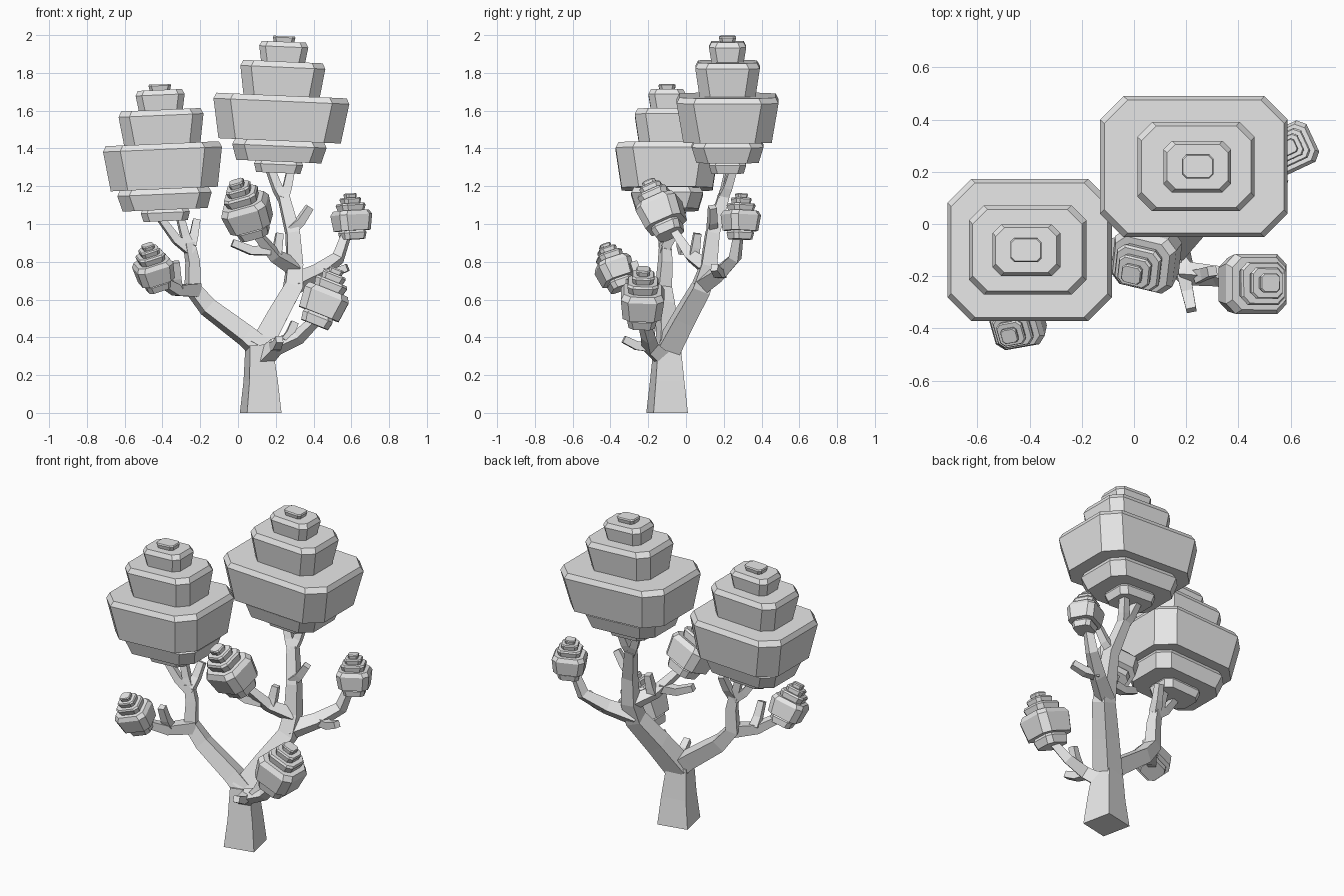
import bpy, bmesh
from math import radians
from mathutils import Vector, Matrix

default_cube = bpy.data.objects.get("Cube")
if default_cube:
    bpy.data.objects.remove(default_cube, do_unlink=True)

grey = bpy.data.materials.new("plain_grey")
grey.use_nodes = True
colour = (.8, .8, .8, 1)
grey.diffuse_color = colour
grey.node_tree.nodes["Principled BSDF"].inputs["Base Color"].default_value = colour

UP = Vector((0, 0, 1))


def finish(bm, name, matrix=Matrix()):
    bmesh.ops.recalc_face_normals(bm, faces=bm.faces)
    mesh = bpy.data.meshes.new(name)
    bm.to_mesh(mesh)
    bm.free()
    mesh.materials.append(grey)
    part = bpy.data.objects.new(name, mesh)
    part.matrix_world = matrix
    bpy.context.collection.objects.link(part)


def loft(bm, sections):
    """Skin a list of point rings and cap both ends."""
    rings = [[bm.verts.new(point) for point in section] for section in sections]
    for lower, upper in zip(rings, rings[1:]):
        for i in range(len(lower)):
            bm.faces.new((lower[i - 1], lower[i], upper[i], upper[i - 1]))
    bm.faces.new(rings[0])
    bm.faces.new(rings[-1])


def limb(name, thick, thin, *path):
    """Four-sided limb along a path, tapering between two half widths."""
    points = [Vector(point) for point in path]
    last = len(points) - 1
    side = Matrix.Rotation(radians(12), 3, "Z") @ Vector((1, 0, 0))
    sections = []
    for i, point in enumerate(points):
        along = (points[min(i + 1, last)] - points[max(i - 1, 0)]).normalized()
        side = (side - along * side.dot(along)).normalized()
        size = thick + (thin - thick) * i / last
        across, away = side * size, along.cross(side) * size
        sections.append([point - across - away, point + across - away,
                         point + across + away, point - across + away])
    bm = bmesh.new()
    loft(bm, sections)
    finish(bm, name)


def sprig(name, thick, thin, root, tip):
    """Short limb that sags a little before it turns upward."""
    root, tip = Vector(root), Vector(tip)
    bend = root.lerp(tip, .5) - UP * (tip - root).length * .1
    limb(name, thick, thin, root, bend, tip)


def octagon(width, depth, corner, z):
    """Rectangle with cut corners, in order around its edge."""
    x, y = width / 2, depth / 2
    quarter = [(x, y - corner), (x - corner, y)]
    mirrored = [(-px, py) for px, py in reversed(quarter)]
    half = quarter + mirrored
    return [Vector((px, py, z)) for px, py in half] + \
           [Vector((-px, -py, z)) for px, py in half]


def crown(name, sizes, levels, place):
    """Stack of flared slabs with cut corners and a bevelled rim."""
    bm = bmesh.new()
    for (width, depth), low, high in zip(sizes, levels, levels[1:]):
        corner = min(width, depth) / 6
        rim = min(.03, (high - low) / 4)
        foot = width / 10
        loft(bm, [octagon(width - foot, depth - foot, corner, low),
                  octagon(width, depth, corner, high - rim),
                  octagon(width - rim, depth - rim, corner, high)])
    finish(bm, name, place)


# Large crowns
large_levels = [-.39, -.33, -.22, .02, .2, .305, .335]


def large_crown(name, width, depth, centre, tilt):
    sizes = [(w, w * .76) for w in (.26, .5, .45, .26, .12)]
    sizes.insert(2, (width, depth))
    crown(name, sizes, large_levels, Matrix.Translation(centre)
          @ Matrix.Rotation(radians(tilt), 4, "Y"))


large_crown("large_crown_high", .72, .54, (.23, .22, 1.66), 2.5)
large_crown("large_crown_low", .63, .545, (-.4, -.1, 1.405), -2.5)

# Small leaning crowns
small_levels = [-.16, -.1, .04, .09, .13, .16]
small_sizes = [(w, w * .92) for w in (.17, .25, .18, .13, .08)]


def small_crown(name, scale, centre, lean, twist):
    turn = UP.rotation_difference(Vector(lean)).to_matrix().to_4x4()
    crown(name, small_sizes, small_levels, Matrix.Translation(centre) @ turn
          @ Matrix.Rotation(radians(twist), 4, "Z") @ Matrix.Scale(scale, 4))


small_crown("small_crown_right", .8, (-.45, -.385, .775), (-.25, -.4, 1), 13)
small_crown("small_crown_middle", 1, (.04, -.14, 1.085), (-.37, -.4, 1), -10)
small_crown("small_crown_left", .76, (.6, .29, 1.04), (-.06, .03, 1), 25)
small_crown("small_crown_front", 1, (.465, -.23, .615), (.4, .03, 1), 0)

# Trunk and its two leaders
limb("trunk", .093, .06, (.12, -.1, 0), (.12, -.1, .17), (.11, -.1, .36))
limb("left_leader", .06, .028, (.11, -.1, .33), (.2, -.01, .5), (.29, .08, .66),
     (.3, .12, .78), (.29, .14, .95), (.24, .2, 1.15))
limb("right_leader", .052, .025, (.12, -.1, .34), (.04, -.1, .41),
     (-.16, -.11, .56), (-.24, -.12, .66), (-.24, -.11, .8), (-.26, -.11, .9))

# Branches that carry crowns
limb("left_branch", .042, .02, (.29, .09, .68), (.42, .18, .74),
     (.53, .26, .82), (.58, .28, .96))
limb("front_branch", .04, .022, (.12, -.1, .27), (.2, -.19, .35),
     (.32, -.2, .4), (.42, -.23, .5))
sprig("right_branch", .036, .02, (-.22, -.12, .65), (-.43, -.35, .71))
sprig("middle_branch", .036, .02, (.3, .11, .77), (.09, -.06, .96))
sprig("high_crown_arm", .026, .02, (.25, .19, 1.12), (.17, .23, 1.29))
sprig("high_crown_arm", .026, .02, (.24, .19, 1.13), (.28, .25, 1.29))
sprig("low_crown_arm", .026, .018, (-.24, -.11, .85), (-.41, -.13, 1.03))
sprig("low_crown_arm", .026, .018, (-.25, -.11, .86), (-.31, -.1, 1.05))

# Bare side twigs, root to tip
twigs = [((.28, .14, .97), (.38, .14, 1.09)), ((.43, .19, .74), (.58, .15, .77)),
         ((.17, 0, .86), (-.03, -.03, .9)), ((.2, .04, .83), (.22, .06, .95)),
         ((-.25, -.11, .88), (-.22, -.04, 1.02)),
         ((-.32, -.22, .66), (-.33, -.28, .8)),
         ((.19, -.19, .35), (.22, -.33, .39)), ((.25, -.2, .38), (.3, -.18, .48))]
for root, tip in twigs:
    sprig("side_twig", .026, .019, root, tip)
